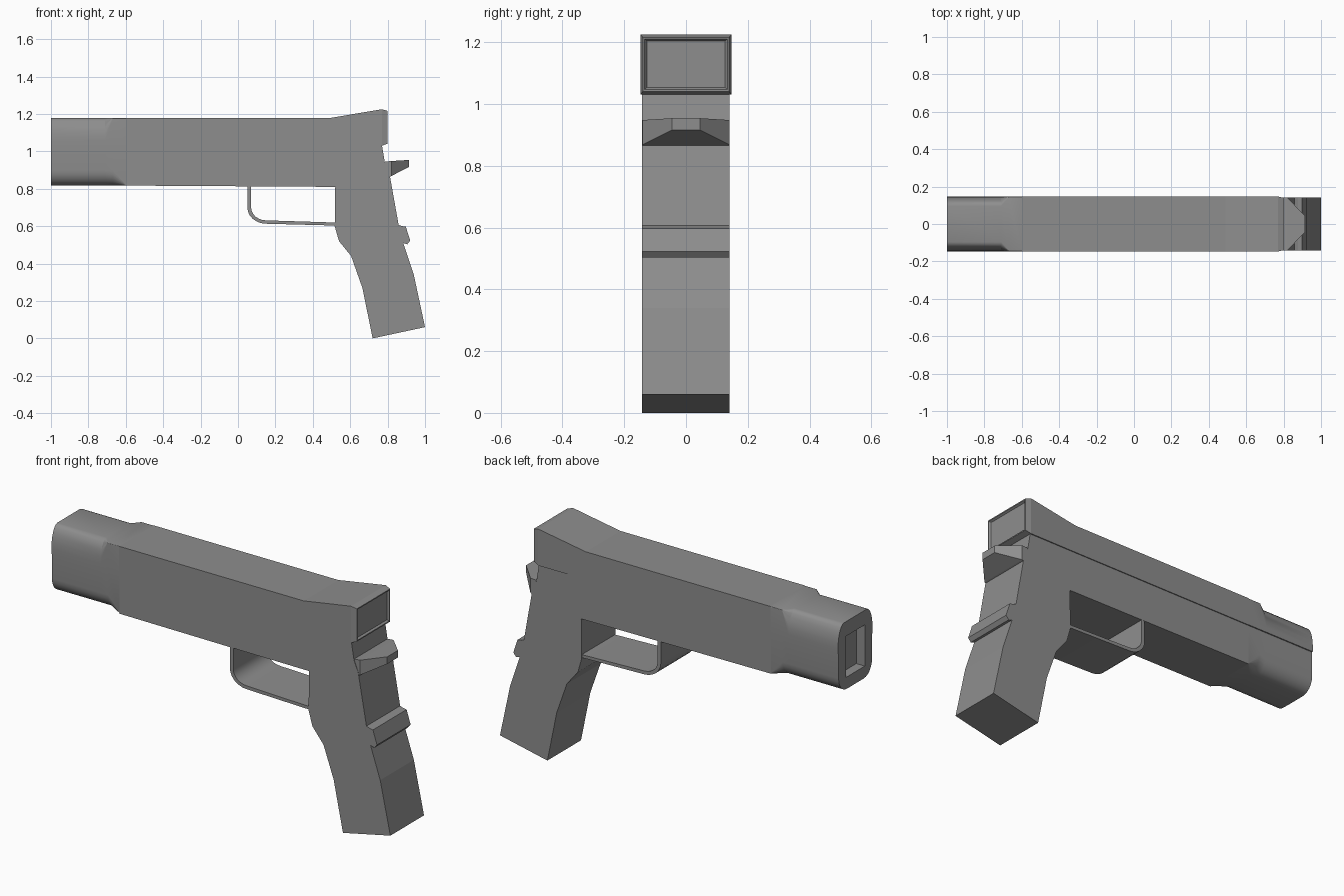
import bpy, bmesh, math

if "Cube" in bpy.data.objects:
    bpy.data.objects.remove(bpy.data.objects["Cube"])

grey = bpy.data.materials.new("dark_grey")
grey.diffuse_color = (0.27, 0.27, 0.27, 1)
grey.use_nodes = True
grey.node_tree.nodes["Principled BSDF"].inputs["Base Color"].default_value = grey.diffuse_color


def loft(name, sections):
    """Skin a list of closed rings, each a list of xyz points, and cap the ends."""
    bm = bmesh.new()
    rings = [[bm.verts.new(p) for p in s] for s in sections]
    n = len(rings[0])
    for a, b in zip(rings, rings[1:]):
        for i in range(n):
            j = (i + 1) % n
            bm.faces.new((a[i], a[j], b[j], b[i]))
    bm.faces.new(rings[0][::-1])
    bm.faces.new(rings[-1])
    bmesh.ops.recalc_face_normals(bm, faces=bm.faces)
    mesh = bpy.data.meshes.new(name)
    bm.to_mesh(mesh)
    bm.free()
    mesh.materials.append(grey)
    obj = bpy.data.objects.new(name, mesh)
    bpy.context.collection.objects.link(obj)
    return obj


def prism(name, profile, y0, y1):
    """Extrude an xz profile across the width."""
    return loft(name, [[(x, y, z) for x, z in profile] for y in (y0, y1)])


def rect(x, hy, z0, z1):
    return [(x, -hy, z0), (x, hy, z0), (x, hy, z1), (x, -hy, z1)]


def smooth(obj):
    bpy.ops.object.select_all(action='DESELECT')
    obj.select_set(True)
    bpy.context.view_layer.objects.active = obj
    bpy.ops.object.shade_smooth_by_angle(angle=math.radians(30))


def muzzle_ring(x, top, low):
    """Cross-section with rounded corners; top and low are (width, height) cuts."""
    def arc(hw, z, cut, sign):
        pts = []
        for i in range(7):
            a = math.pi / 2 * i / 6
            pts.append((hw - cut[0] * (1 - math.cos(a)),
                        z - sign * cut[1] * (1 - math.sin(a))))
        return pts
    half = arc(0.141, 0.817, low, -1)[::-1] + [(0.141, 1.03), (0.146, 1.031)]
    half += arc(0.146, 1.178, top, 1)
    return [(x, y, z) for y, z in half] + [(x, -y, z) for y, z in half[::-1]]


# Front end with rounded corners and a rectangular bore
muzzle = loft("muzzle", [
    muzzle_ring(-1.0, (0.05, 0.12), (0.07, 0.08)),
    muzzle_ring(-0.71, (0.05, 0.12), (0.07, 0.08)),
    muzzle_ring(-0.67, (0.004, 0.004), (0.07, 0.08)),
    muzzle_ring(-0.60, (0.004, 0.004), (0.004, 0.004)),
])
cutter = loft("bore_cutter", [rect(-1.1, 0.08, 0.88, 1.10),
                              rect(-0.95, 0.08, 0.88, 1.10)])
cutter.hide_render = True
cutter.hide_viewport = True
cut = muzzle.modifiers.new("bore", 'BOOLEAN')
cut.operation = 'DIFFERENCE'
cut.object = cutter
smooth(muzzle)

# Slide with the raised rear, bevelled rim and framed back plate
loft("slide", [
    rect(-0.60, 0.146, 1.03, 1.178),
    rect(0.49, 0.146, 1.03, 1.178),
    rect(0.77, 0.147, 1.03, 1.225),
    rect(0.80, 0.140, 1.041, 1.216),
    rect(0.80, 0.134, 1.047, 1.210),
    rect(0.79, 0.127, 1.053, 1.204),
])

# Frame and grip in one outline
prism("frame_and_grip", [
    (-0.60, 0.817), (-0.60, 1.03), (0.77, 1.03), (0.785, 0.94), (0.81, 0.88),
    (0.86, 0.60), (0.88, 0.52), (0.94, 0.34), (1.0, 0.06), (0.72, 0.0),
    (0.665, 0.27), (0.605, 0.44), (0.54, 0.52), (0.517, 0.60), (0.52, 0.81),
], -0.143, 0.141)

# Tang narrowing towards its tip
loft("tang", [
    [(0.785, -0.141, 0.945), (0.785, 0.141, 0.945),
     (0.80, 0.141, 0.86), (0.80, -0.141, 0.86)],
    [(0.82, -0.141, 0.948), (0.82, 0.141, 0.948),
     (0.82, 0.141, 0.868), (0.82, -0.141, 0.868)],
    [(0.913, -0.045, 0.954), (0.913, 0.045, 0.954),
     (0.913, 0.045, 0.916), (0.913, -0.045, 0.916)],
])

# Ridge on the back of the grip
prism("grip_ridge", [
    (0.85, 0.61), (0.878, 0.60), (0.897, 0.597), (0.921, 0.523), (0.905, 0.503),
    (0.87, 0.515)], -0.143, 0.141)

# Trigger guard band, bent round the front corner
outer, inner = [(0.05, 0.82)], [(0.07, 0.82)]
for i in range(7):
    a = math.pi + math.pi / 2 * i / 6
    c, s = math.cos(a), math.sin(a)
    outer.append((0.15 + 0.10 * c, 0.70 + 0.087 * s))
    inner.append((0.15 + 0.08 * c, 0.70 + 0.069 * s))
outer.append((0.53, 0.603))
inner.append((0.53, 0.619))
guard = prism("trigger_guard", outer + inner[::-1], -0.14, 0.14)
smooth(guard)
